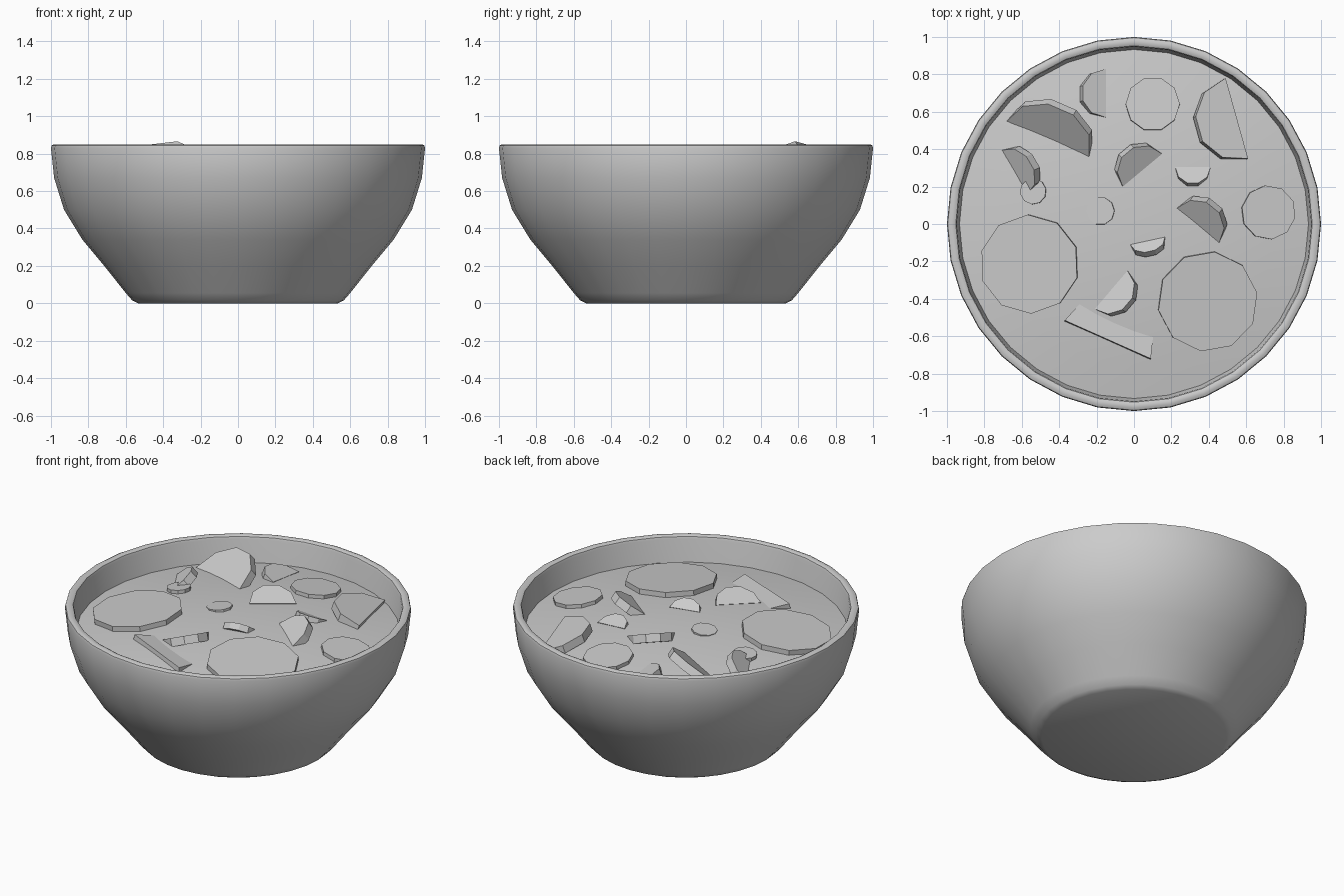
import bpy, bmesh, math
from mathutils import Vector

cube = bpy.data.objects.get("Cube")
if cube:
    bpy.data.objects.remove(cube, do_unlink=True)

SIDES = 32
grey = bpy.data.materials.new("light_grey")
grey.use_nodes = True
grey.diffuse_color = (0.6, 0.6, 0.6, 1)
grey.node_tree.nodes["Principled BSDF"].inputs["Base Color"].default_value = (0.6, 0.6, 0.6, 1)


def finish(name, bm, smooth=None):
    """Turn a bmesh into a named, coloured object."""
    bmesh.ops.remove_doubles(bm, verts=bm.verts, dist=0.0001)
    bmesh.ops.recalc_face_normals(bm, faces=bm.faces)
    mesh = bpy.data.meshes.new(name)
    bm.to_mesh(mesh)
    bm.free()
    mesh.materials.append(grey)
    obj = bpy.data.objects.new(name, mesh)
    bpy.context.collection.objects.link(obj)
    if smooth:
        bpy.ops.object.select_all(action='DESELECT')
        obj.select_set(True)
        bpy.context.view_layer.objects.active = obj
        bpy.ops.object.shade_smooth_by_angle(angle=math.radians(smooth))
    return obj


def lathe(name, profile, smooth):
    """Spin a radius/height profile around the z axis."""
    bm = bmesh.new()
    verts = [bm.verts.new((r, 0, z)) for r, z in profile]
    edges = [bm.edges.new(pair) for pair in zip(verts, verts[1:])]
    bmesh.ops.spin(bm, geom=verts + edges, cent=(0, 0, 0), axis=(0, 0, 1),
                   angle=math.tau, steps=SIDES, use_duplicate=False)
    return finish(name, bm, smooth)


def soup_height(x, y):
    return 0.768 - 0.09 * (x * x + y * y)


def prism(name, points, thick):
    """Extrude a flat outline downwards along its normal."""
    bm = bmesh.new()
    top = bm.faces.new([bm.verts.new(p) for p in points])
    top.normal_update()
    down = top.normal * (-thick if top.normal.z > 0 else thick)
    new = bmesh.ops.extrude_face_region(bm, geom=[top], use_keep_orig=True)["geom"]
    bmesh.ops.translate(bm, vec=down, verts=[v for v in new if isinstance(v, bmesh.types.BMVert)])
    return finish(name, bm)


def round_slice(name, x, y, radius, lift=0.025, turn=0.0, sink=(0, 0)):
    """Ten-sided slice lying on the soup; sink is an extra slope."""
    points = []
    for i in range(10):
        a = math.radians(turn) + math.tau * i / 10
        dx, dy = radius * math.cos(a), radius * math.sin(a)
        slope = -0.18 * (x * dx + y * dy) + sink[0] * dx + sink[1] * dy
        points.append((x + dx, y + dy, soup_height(x, y) + lift + slope))
    prism(name, points, 0.06)


def half_slice(name, p, q, depth, rise, lift=0.0, thick=0.05):
    """Half slice with a straight edge p-q and its arc to the left of it."""
    p = Vector((*p, soup_height(*p) + lift))
    q = Vector((*q, soup_height(*q) + lift))
    mid, half = (p + q) / 2, (q - p) / 2
    out = Vector((-half.y, half.x, 0)).normalized() * depth
    out.z = rise
    prism(name, [mid - half * math.cos(math.pi * i / 5) + out * math.sin(math.pi * i / 5)
                 for i in range(6)], thick)


# Bowl: outside, rim and inside
lathe("bowl", [(0, 0), (0.535, 0), (0.565, 0.015), (0.6, 0.055), (0.715, 0.2), (0.832, 0.34),
               (0.93, 0.5), (0.983, 0.67), (1.0, 0.83), (0.996, 0.844), (0.983, 0.85),
               (0.965, 0.85), (0.953, 0.844), (0.948, 0.83), (0.932, 0.68), (0.88, 0.52),
               (0.78, 0.36), (0.55, 0.06), (0, 0.05)], 35)

# Soup: shallow dome
lathe("soup", [(r, soup_height(r, 0)) for r in (0, 0.15, 0.3, 0.45, 0.6, 0.75, 0.936)], 60)

# Whole slices
round_slice("large_slice_left", -0.56, -0.215, 0.265, turn=20)
round_slice("large_slice_right", 0.395, -0.415, 0.268, turn=10)
round_slice("medium_slice_back", 0.10, 0.642, 0.145, turn=0, lift=0.02)
round_slice("medium_slice_right", 0.72, 0.062, 0.145, turn=25, lift=0.02)
round_slice("small_slice_left", -0.54, 0.175, 0.07, turn=12, lift=0.02)
round_slice("small_slice_middle", -0.18, 0.07, 0.075, lift=0.008, sink=(0.08, 0))

# Half slices leaning out of the soup
half_slice("large_half_front", (0.09, -0.72), (-0.37, -0.515), -0.25, -0.04, 0.03)
half_slice("large_half_left", (-0.24, 0.36), (-0.68, 0.55), -0.18, 0.14)
half_slice("large_half_back", (0.61, 0.35), (0.49, 0.78), 0.22, 0.07, 0.025)
half_slice("medium_half_back", (-0.15, 0.57), (-0.15, 0.83), 0.13, 0.045, 0.003)
half_slice("medium_half_middle", (-0.06, 0.20), (0.15, 0.375), 0.13, 0.065, 0.004)
half_slice("medium_half_right", (0.455, -0.10), (0.23, 0.085), -0.13, 0.09)
half_slice("medium_half_front", (-0.035, -0.25), (-0.21, -0.455), 0.12, 0.06, 0.003)
half_slice("medium_half_left", (-0.705, 0.395), (-0.57, 0.16), 0.10, 0.09)
half_slice("small_half_right", (0.22, 0.305), (0.41, 0.305), -0.09, 0.04, 0.003, 0.04)
half_slice("small_half_front", (-0.02, -0.11), (0.165, -0.07), -0.06, 0.05, 0.002, 0.04)
